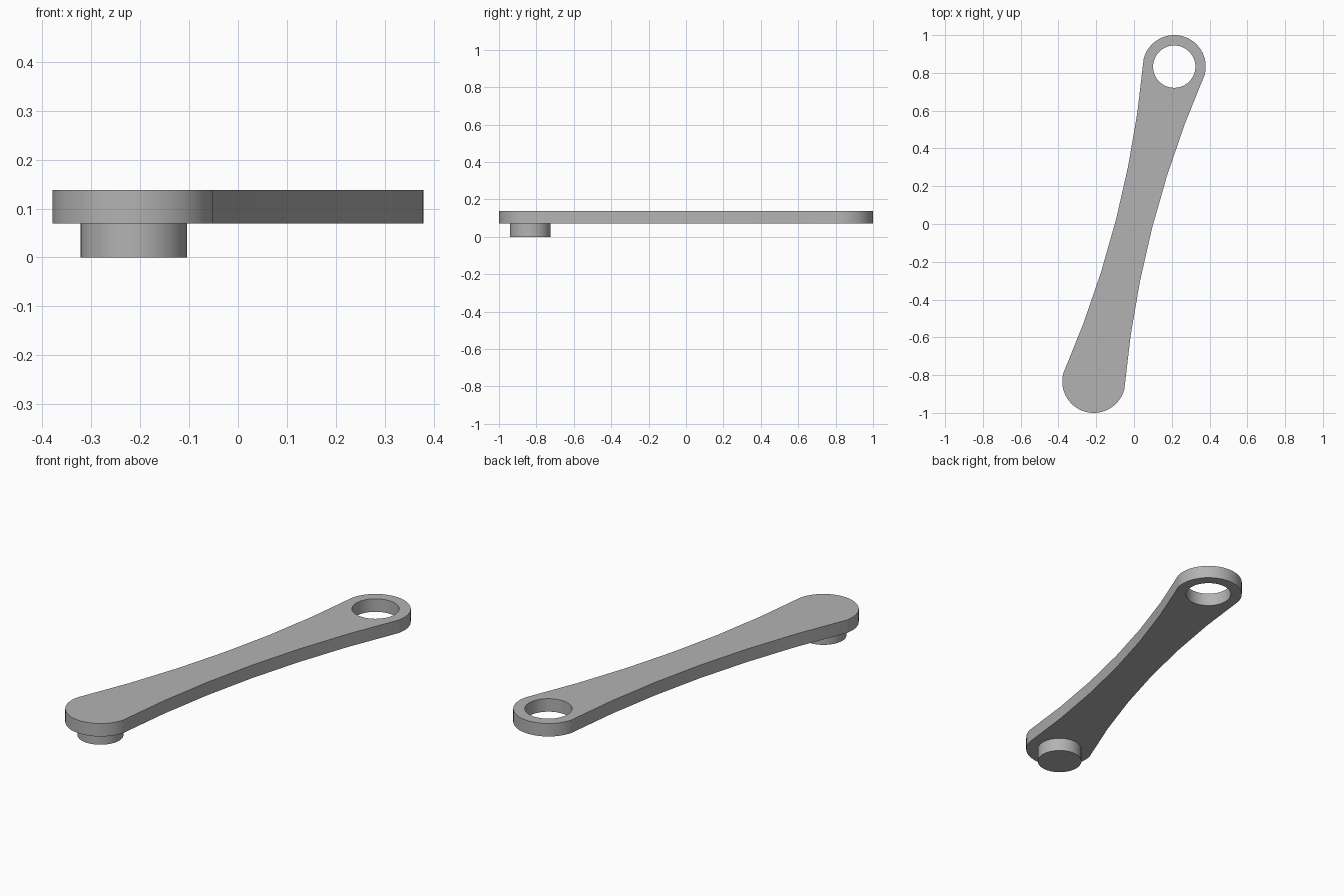
import bpy, bmesh
from math import pi, sin, cos, atan2, hypot
from mathutils import Matrix, Vector

cube = bpy.data.objects.get("Cube")
if cube:
    bpy.data.objects.remove(cube, do_unlink=True)

END = Vector((0.213, 0.833, 0))      # centre of the eye; the peg sits opposite
HALF = END.length
R_END, R_WAIST = 0.167, 0.098
R_HOLE, R_PEG = 0.112, 0.109
Z_LOW, Z_TOP = 0.07, 0.138

steel = bpy.data.materials.new("plain_grey")
steel.use_nodes = True
grey = (0.45, 0.45, 0.45, 1)
steel.diffuse_color = grey
steel.node_tree.nodes["Principled BSDF"].inputs["Base Color"].default_value = grey


def arc(cy, r, start, sweep, n):
    return [(r * cos(start + sweep * i / n), cy + r * sin(start + sweep * i / n))
            for i in range(n + 1)]


def plate(name, loops, z0, z1, matrix):
    """Extrude closed outlines (inner ones become holes) from z0 to z1."""
    bm = bmesh.new()
    edges = []
    for loop in loops:
        vs = [bm.verts.new((x, y, z0)) for x, y in loop]
        edges += [bm.edges.new((v, vs[i - 1])) for i, v in enumerate(vs)]
    bmesh.ops.triangle_fill(bm, edges=edges, use_beauty=True)
    top = bmesh.ops.extrude_face_region(bm, geom=bm.faces[:], use_keep_orig=True)
    bmesh.ops.translate(bm, vec=(0, 0, z1 - z0),
                        verts=[g for g in top["geom"] if isinstance(g, bmesh.types.BMVert)])
    bmesh.ops.transform(bm, matrix=matrix, verts=bm.verts[:])
    bmesh.ops.recalc_face_normals(bm, faces=bm.faces[:])
    mesh = bpy.data.meshes.new(name)
    bm.to_mesh(mesh)
    bm.free()
    mesh.materials.append(steel)
    obj = bpy.data.objects.new(name, mesh)
    bpy.context.collection.objects.link(obj)
    bpy.ops.object.select_all(action="DESELECT")
    obj.select_set(True)
    bpy.context.view_layer.objects.active = obj
    bpy.ops.object.shade_smooth_by_angle(angle=pi / 6)
    return obj


# Arm outline: round ends joined by sides that narrow to a waist
tilt = Matrix.Rotation(-atan2(END.x, END.y), 4, "Z")
side = []
for i in range(1, 6):
    t = 1 - i / 3
    side.append((-(R_WAIST + (R_END - R_WAIST) * t * t), HALF * t))
half_outline = arc(HALF, R_END, 0, pi, 32) + side
outline = half_outline + [(-x, -y) for x, y in half_outline]
hole = arc(HALF, R_HOLE, 0, 2 * pi, 64)[:-1]
plate("link_arm", [outline, hole], Z_LOW, Z_TOP, tilt)

# Round peg under the solid end
peg = arc(-HALF, R_PEG, 0, 2 * pi, 64)[:-1]
plate("peg", [peg], 0, Z_LOW, tilt)
